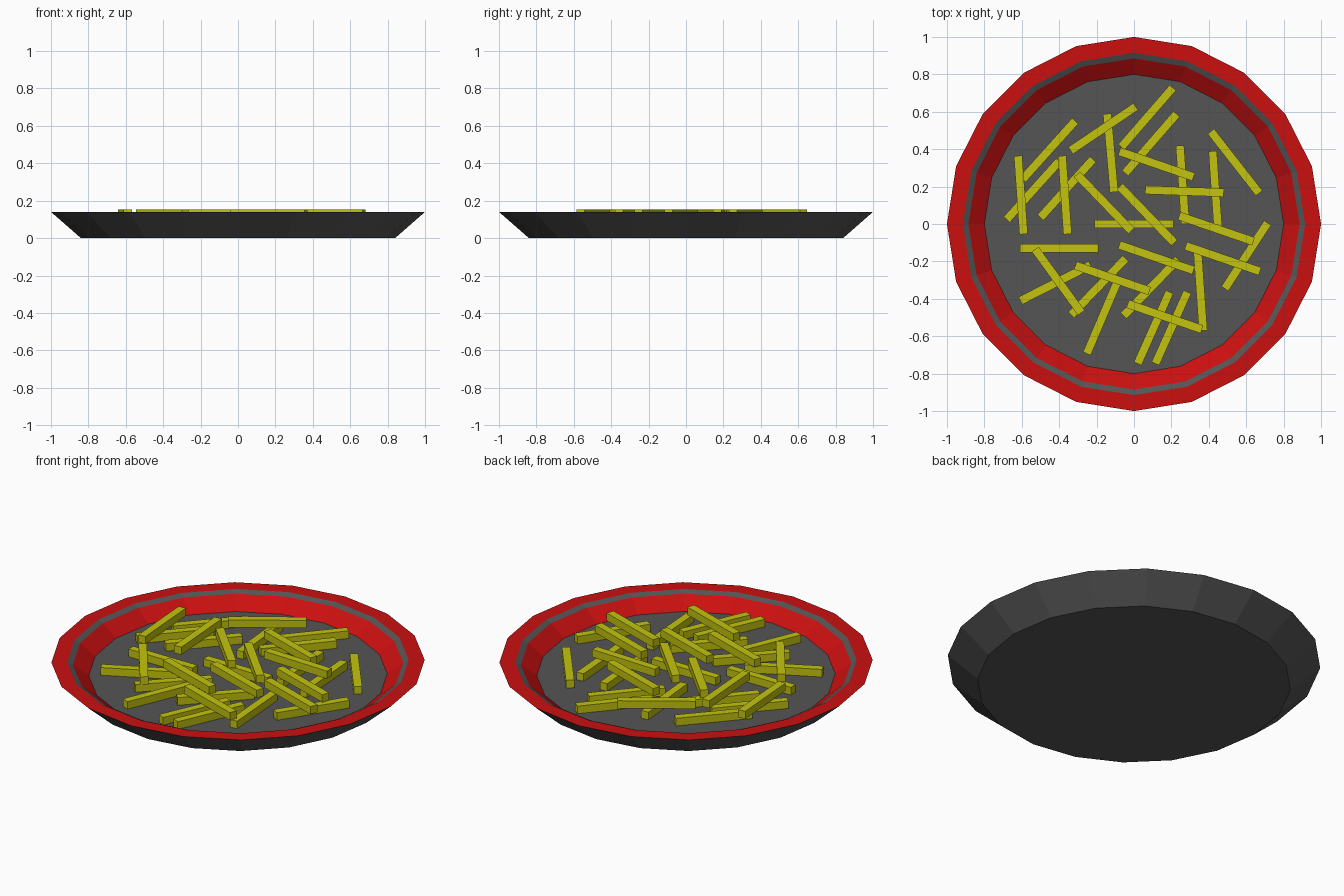
import bpy, bmesh
from math import cos, sin, pi, radians
from mathutils import Matrix

if "Cube" in bpy.data.objects:
    bpy.data.objects.remove(bpy.data.objects["Cube"])


def material(name, rgb):
    m = bpy.data.materials.new(name)
    m.diffuse_color = (*rgb, 1)
    m.use_nodes = True
    m.node_tree.nodes["Principled BSDF"].inputs["Base Color"].default_value = m.diffuse_color
    return m


GREY = material("dark_grey", (0.09, 0.09, 0.09))
RED = material("red", (0.6, 0.005, 0.005))
YELLOW = material("yellow", (0.55, 0.55, 0.005))


def finish(bm, name, mats):
    bmesh.ops.recalc_face_normals(bm, faces=bm.faces[:])
    me = bpy.data.meshes.new(name)
    bm.to_mesh(me)
    bm.free()
    for m in mats:
        me.materials.append(m)
    ob = bpy.data.objects.new(name, me)
    bpy.context.collection.objects.link(ob)
    return ob


# plate: 20-sided profile (radius, height), with a material per band
SIDES = 20
profile = [(0.84, 0), (1.0, 0.14), (0.915, 0.14), (0.885, 0.126), (0.80, 0.06)]
band_mats = [0, 1, 0, 1]
bm = bmesh.new()
rings = [[bm.verts.new((r * cos(2 * pi * i / SIDES), r * sin(2 * pi * i / SIDES), z))
          for i in range(SIDES)] for r, z in profile]
for a, b, mat in zip(rings, rings[1:], band_mats):
    for i in range(SIDES):
        j = (i + 1) % SIDES
        bm.faces.new((a[i], a[j], b[j], b[i])).material_index = mat
bm.faces.new(rings[0][::-1])
bm.faces.new(rings[-1])
finish(bm, "plate", [GREY, RED])

# fries: (x, y, angle) for the bottom and top layers
bottom = [(0.07, 0.57, 49), (0.09, 0.43, 49), (-0.125, 0.38, -85), (-0.455, 0.395, 48),
          (-0.54, 0.18, 48), (-0.36, 0.19, 48), (0, 0, 0), (-0.40, -0.13, 0),
          (-0.42, -0.315, 27), (-0.19, -0.335, 46), (-0.17, -0.50, 67), (0.09, -0.34, 46),
          (0.105, -0.555, 66), (0.20, -0.555, 66), (0.355, -0.36, -86), (0.60, -0.17, 57),
          (0.435, 0.18, -86), (0.26, 0.21, -86), (0.54, 0.33, -52)]
top = [(-0.165, 0.51, 34), (-0.605, 0.155, -86), (-0.37, 0.155, -86), (-0.16, 0.115, -46),
       (0.07, 0.05, -46), (-0.405, -0.305, -54), (-0.115, -0.29, -19), (0.12, -0.18, -19),
       (0.165, -0.495, -19), (0.475, -0.185, -19), (0.44, -0.025, -19), (0.27, 0.175, -2),
       (0.12, 0.32, -19)]


def fry_layer(name, fries, z):
    bm = bmesh.new()
    for x, y, angle in fries:
        mat = (Matrix.Translation((x, y, z)) @ Matrix.Rotation(radians(angle), 4, 'Z')
               @ Matrix.Diagonal((0.42, 0.045, 0.045, 1)))
        bmesh.ops.create_cube(bm, size=1, matrix=mat)
    finish(bm, name, [YELLOW])


fry_layer("fries_bottom_layer", bottom, 0.084)
fry_layer("fries_top_layer", top, 0.131)
